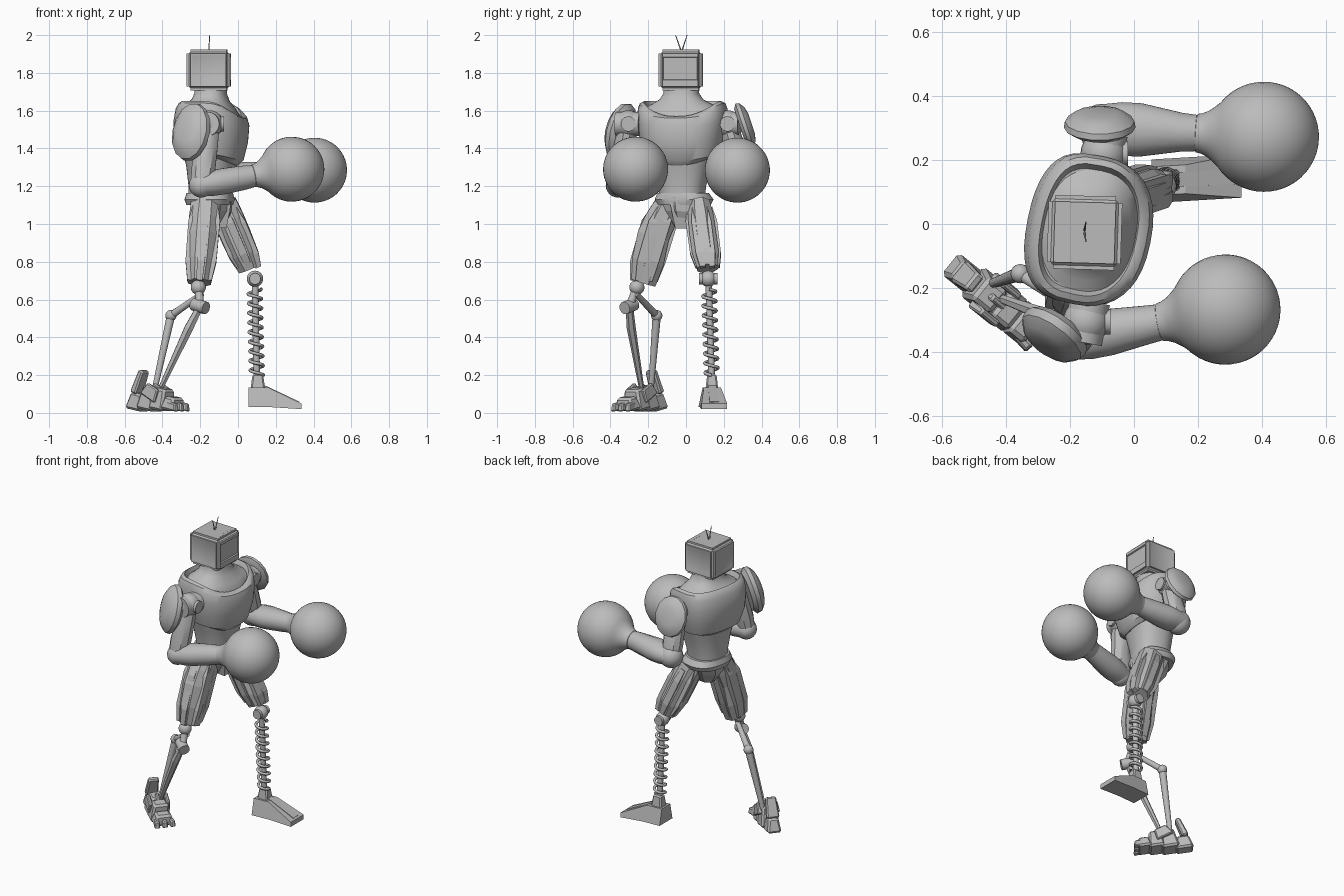
import bpy, bmesh, math
from mathutils import Vector, Matrix

if "Cube" in bpy.data.objects:
    bpy.data.objects.remove(bpy.data.objects["Cube"])

grey = bpy.data.materials.new("plain grey")
grey.use_nodes = True
COLOUR = (0.5, 0.5, 0.5, 1)
grey.diffuse_color = COLOUR
grey.node_tree.nodes["Principled BSDF"].inputs["Base Color"].default_value = COLOUR


def finish(name, bm, smooth=True):
    bmesh.ops.recalc_face_normals(bm, faces=bm.faces)
    mesh = bpy.data.meshes.new(name)
    bm.to_mesh(mesh)
    bm.free()
    mesh.materials.append(grey)
    ob = bpy.data.objects.new(name, mesh)
    bpy.context.collection.objects.link(ob)
    if smooth:
        bpy.ops.object.select_all(action='DESELECT')
        ob.select_set(True)
        bpy.context.view_layer.objects.active = ob
        bpy.ops.object.shade_smooth_by_angle(angle=math.radians(35))
    return ob


def skin(name, rings, smooth=True):
    """Join rings of points into a capped skin."""
    bm = bmesh.new()
    loops = [[bm.verts.new(p) for p in r] for r in rings]
    n = len(loops[0])
    for a, b in zip(loops, loops[1:]):
        for i in range(n):
            j = (i + 1) % n
            bm.faces.new((a[i], a[j], b[j], b[i]))
    bm.faces.new(loops[0][::-1])
    bm.faces.new(loops[-1])
    return finish(name, bm, smooth)


def limb(name, stations, n=8, smooth=True, ref=None):
    """Stations are (point, half width, half depth) along a nearly straight axis."""
    pts = [Vector(s[0]) for s in stations]
    t = (pts[-1] - pts[0]).normalized()
    ref = Vector(ref or ((1, 0, 0) if abs(t.z) > 0.6 else (0, 0, 1)))
    u = (ref - t * ref.dot(t)).normalized()
    v = t.cross(u)
    turn = [2 * math.pi * (i + 0.5) / n for i in range(n)]
    return skin(name, [[p + u * w * math.cos(a) + v * d * math.sin(a) for a in turn]
                       for p, (_, w, d) in zip(pts, stations)], smooth)


def rod(name, a, b, r, r2=None, n=12):
    return limb(name, [(a, r, r), (b, r2 or r, r2 or r)], n)


def ball(name, c, r, seg=24):
    bm = bmesh.new()
    bmesh.ops.create_uvsphere(bm, u_segments=seg, v_segments=seg // 2, radius=r,
                              matrix=Matrix.Translation(c))
    return finish(name, bm)


def body(name, levels, n=40, yaw=-0.2, back=0.85):
    """Levels are (x, y, z, depth, width, front dip); a low back power gives a flatter back."""
    rings = []
    for x, y, z, dx, dy, dip in levels:
        ring = []
        for i in range(n):
            a = 2 * math.pi * i / n
            c, s = math.cos(a), math.sin(a)
            k = 0.85 if c > 0 else back
            p = Vector((dx * math.copysign(abs(c) ** k, c), dy * math.copysign(abs(s) ** 0.85, s), 0))
            p.rotate(Matrix.Rotation(yaw, 3, 'Z'))
            ring.append(p + Vector((x, y, z - dip * max(0, c) ** 2)))
        rings.append(ring)
    return skin(name, rings)


def box(name, c, size, yaw=0, pitch=0, taper=1, bevel=0.008):
    bm = bmesh.new()
    bmesh.ops.create_cube(bm, size=1)
    for v in bm.verts:
        k = taper if v.co.z > 0 else 1
        v.co = Vector((v.co.x * size[0] * k, v.co.y * size[1] * k, v.co.z * size[2]))
    if bevel:
        bmesh.ops.bevel(bm, geom=bm.edges[:], offset=bevel, segments=1, affect='EDGES')
    bm.transform(Matrix.Translation(c) @ Matrix.Rotation(yaw, 4, 'Z') @ Matrix.Rotation(pitch, 4, 'Y'))
    return finish(name, bm, False)


# Head: rounded box with a wide sunken screen and sloped panels on the sides and back
bm = bmesh.new()
bmesh.ops.create_cube(bm, size=1)
bm.transform(Matrix.Diagonal((0.23, 0.23, 0.215, 1)))
bmesh.ops.bevel(bm, geom=bm.edges[:], offset=0.02, segments=3, affect='EDGES')
for f in [f for f in bm.faces if f.calc_area() > 0.02]:
    if f.normal.x > 0.9:
        bmesh.ops.inset_region(bm, faces=[f], thickness=0.004)
        for v in f.verts:
            v.co.z = v.co.z * 0.72 + 0.008
        bmesh.ops.inset_region(bm, faces=[f], thickness=0.005, depth=-0.008)
    elif abs(f.normal.z) < 0.5:
        bmesh.ops.inset_region(bm, faces=[f], thickness=0.004)
        bmesh.ops.inset_region(bm, faces=[f], thickness=0.014, depth=-0.005)
bm.transform(Matrix.Translation((-0.154, -0.027, 1.815)) @ Matrix.Rotation(-0.03, 4, 'Z'))
finish("head", bm)
for i, end in enumerate((-0.055, 0.006)):
    rod(f"antenna_{i}", (-0.155, -0.024, 1.91), (-0.15, end, 2.0), 0.004, 0.002, 6)
for i in range(5):
    box(f"head_vent_{i}", (-0.075, -0.09 + 0.03 * i, 1.92), (0.012, 0.012, 0.006), bevel=0)

# Neck and torso
body("neck", [(-0.14, -0.02, 1.55, 0.15, 0.2, 0.03), (-0.14, -0.02, 1.615, 0.15, 0.2, 0.06),
              (-0.14, -0.022, 1.637, 0.125, 0.155, 0.03), (-0.145, -0.024, 1.66, 0.098, 0.115, 0.01),
              (-0.145, -0.025, 1.69, 0.085, 0.095, 0), (-0.145, -0.025, 1.73, 0.082, 0.09, 0)])
body("chest", [(-0.14, -0.02, 1.35, 0.14, 0.16, 0.04), (-0.14, -0.02, 1.37, 0.165, 0.2, 0.035),
               (-0.14, -0.02, 1.45, 0.188, 0.225, 0.02), (-0.14, -0.02, 1.54, 0.195, 0.235, 0.02),
               (-0.14, -0.02, 1.61, 0.182, 0.235, 0.05), (-0.14, -0.02, 1.64, 0.165, 0.225, 0.07),
               (-0.14, -0.02, 1.65, 0.15, 0.205, 0.08), (-0.14, -0.02, 1.62, 0.14, 0.19, 0.07)], back=0.6)
body("abdomen", [(-0.145, -0.02, 1.14, 0.115, 0.12, 0), (-0.145, -0.02, 1.2, 0.115, 0.125, 0),
                 (-0.14, -0.02, 1.3, 0.13, 0.15, 0), (-0.14, -0.02, 1.4, 0.15, 0.18, 0)])
body("waist_band", [(-0.15, -0.01, 1.1, 0.12, 0.14, 0), (-0.15, -0.01, 1.13, 0.13, 0.155, 0),
                    (-0.15, -0.015, 1.165, 0.12, 0.135, 0)])
limb("pelvis", [((-0.14, -0.01, 1.13), 0.12, 0.14), ((-0.135, -0.015, 1.06), 0.11, 0.1),
                ((-0.13, -0.02, 0.98), 0.06, 0.04)], 8, False)
limb("groin_plate", [((-0.075, -0.025, 1.135), 0.05, 0.09), ((-0.08, -0.025, 1.08), 0.055, 0.075),
                     ((-0.09, -0.025, 0.98), 0.04, 0.045)], 4, False)


def arm(side, shoulder, elbow, fist, out, bulk):
    """Shoulder joint, upper arm, forearm and round glove."""
    s, e, g = Vector(shoulder), Vector(elbow), Vector(fist)
    d = (g - e).normalized()
    o = Vector(out).normalized()
    ball(side + "_shoulder_joint", s, 0.072)
    rod(side + "_shoulder_axle", s - o * 0.065, s + o * 0.065, 0.064, n=20)
    f = Vector((1, 0, 0))
    rod(side + "_shoulder_cap", s, s + f * 0.076, 0.04, n=16)
    limb(side + "_upper_arm", [(s, 0.055, 0.05), (s.lerp(e, 0.35), 0.062, 0.057),
                               (s.lerp(e, 0.75), 0.066, 0.062), (e, 0.058, 0.055)], 10)
    ball(side + "_elbow", e, bulk * 0.88)
    limb(side + "_forearm", [(e - d * 0.02, 0.055, bulk * 0.85), (e + d * 0.06, 0.068, bulk),
                             (e + d * 0.12, 0.07, bulk), (g - d * 0.26, 0.065, 0.062),
                             (g - d * 0.18, 0.055, 0.055)], 16)
    # Glove profile: flared cuff running into a sphere
    prof = [(-0.215, 0.05), (-0.21, 0.06), (-0.195, 0.063), (-0.175, 0.072), (-0.155, 0.087)]
    R = 0.172
    prof += [(-R * math.cos(a), R * math.sin(a)) for a in
             [0.62 + (math.pi - 0.64) * i / 20 for i in range(21)]]
    limb(side + "_glove", [(g + d * t, r, r) for t, r in prof], 40)


arm("right", (-0.15, -0.305, 1.53), (-0.195, -0.36, 1.205), (0.285, -0.267, 1.29), (-0.2, -1, 0), 0.074)
arm("left", (-0.095, 0.22, 1.53), (-0.1, 0.3, 1.25), (0.405, 0.272, 1.285), (0.2, 1, 0), 0.085)


def pauldron(side, c, normal, wide, tall, thick):
    c, nrm = Vector(c), Vector(normal).normalized()
    steps = ((-1, 0.8), (-0.5, 1), (0.1, 0.97), (0.7, 0.75), (1, 0.45))
    limb(side + "_pauldron", [(c + nrm * thick * t, tall * k, wide * k) for t, k in steps],
         14, True, (0, 0, 1))


pauldron("right", (-0.255, -0.352, 1.49), (-0.58, -0.8, 0.25), 0.115, 0.158, 0.045)
pauldron("left", (-0.107, 0.317, 1.522), (0, 0.93, 0.31), 0.112, 0.13, 0.032)


def thigh(side, top, middle, knee, w, d):
    """Faceted core with long raised panels around it."""
    a, m, b = Vector(top), Vector(middle), Vector(knee)
    limb(side + "_thigh", [(a, w * 0.95, d * 0.8), (a.lerp(m, 0.5), w, d * 0.97), (m, w, d),
                           (m.lerp(b, 0.55), w * 0.95, d), (b, w * 0.75, d * 0.78)], 8, False)
    for i in range(6):
        ang = math.tau * (i + 0.5) / 6
        off = Vector((w * math.cos(ang), d * math.sin(ang), 0)) * 0.82
        limb(f"{side}_thigh_panel_{i}", [(a.lerp(m, 0.15) + off * 0.85, 0.02, 0.02), (a.lerp(m, 0.6) + off, 0.03, 0.03),
                                         (m.lerp(b, 0.55) + off * 0.97, 0.03, 0.03),
                                         (m.lerp(b, 0.96) + off * 0.78, 0.022, 0.022)], 4, False)


thigh("right", (-0.17, -0.09, 1.12), (-0.185, -0.172, 0.94), (-0.205, -0.225, 0.69), 0.088, 0.092)
thigh("left", (-0.085, 0.07, 1.11), (-0.013, 0.09, 0.94), (0.062, 0.115, 0.765), 0.088, 0.076)

# Left lower leg: knee, rod, coil spring and wedge foot
ball("left_knee", (0.09, 0.118, 0.71), 0.043)
rod("left_knee_axle", (0.09, 0.07, 0.71), (0.09, 0.166, 0.71), 0.03, n=16)
rod("left_shin_rod", (0.09, 0.12, 0.7), (0.1, 0.137, 0.15), 0.018)
curve = bpy.data.curves.new("left_spring", 'CURVE')
curve.dimensions = '3D'
curve.bevel_depth = 0.009
curve.bevel_resolution = 1
spline = curve.splines.new('POLY')
COILS, STEPS = 9, 20
spline.points.add(COILS * STEPS)
for i, pt in enumerate(spline.points):
    t, a = i / (COILS * STEPS), math.tau * i / STEPS
    pt.co = (0.088 + 0.012 * t + 0.035 * math.cos(a), 0.122 + 0.014 * t + 0.035 * math.sin(a), 0.655 - 0.455 * t, 1)
spring = bpy.data.objects.new("left_spring", curve)
bpy.context.collection.objects.link(spring)
curve.materials.append(grey)
bpy.ops.object.select_all(action='DESELECT')
spring.select_set(True)
bpy.context.view_layer.objects.active = spring
bpy.ops.object.convert(target='MESH')
box("left_ankle", (0.105, 0.137, 0.16), (0.08, 0.07, 0.09), taper=0.7)
side = ((0.055, 0.03), (0.18, 0.03), (0.335, 0.02), (0.335, 0.05), (0.16, 0.135), (0.055, 0.135))
skin("left_foot", [[Vector((x, 0.13 + 0.06 * x + s * (0.068 if z < 0.1 else 0.045), z)) for x, z in side]
                   for s in (-1, 1)], False)
limb("left_foot_ridge", [((0.13, 0.138, 0.14), 0.014, 0.03), ((0.32, 0.149, 0.052), 0.012, 0.035)], 4, False)

# Right lower leg: knee, two struts and segmented foot
knee, pivot, heel_ball = (-0.21, -0.26, 0.665), (-0.2, -0.3, 0.565), (-0.355, -0.155, 0.515)
ball("right_knee", knee, 0.04)
ball("right_heel_joint", heel_ball, 0.03)
rod("right_knee_link", knee, pivot, 0.022)
rod("right_pivot", (-0.235, -0.275, 0.575), (-0.17, -0.325, 0.555), 0.034, n=16)
rod("right_rear_link", (-0.19, -0.265, 0.63), heel_ball, 0.015, 0.02)
rod("right_rear_strut", heel_ball, (-0.44, -0.185, 0.13), 0.023, 0.015)
limb("right_front_strut", [(pivot, 0.02, 0.02), ((-0.26, -0.29, 0.45), 0.026, 0.024),
                           ((-0.41, -0.235, 0.13), 0.014, 0.014)], 6, False)
yaw = -0.68
way = Vector((math.cos(yaw), math.sin(yaw), 0))
mid = Vector((-0.435, -0.235, 0))
out = Vector((-way.y, way.x, 0))
plates = (("heel", -0.12, 0.11, 0.09, 0.09), ("arch", -0.03, 0.11, 0.12, 0.13),
          ("instep", 0.05, 0.1, 0.13, 0.115), ("toe", 0.12, 0.09, 0.13, 0.07))
for part, along, length, width, tall in plates:
    box("right_foot_" + part, mid + way * along + Vector((0, 0, 0.015 + tall / 2)),
        (length, width, tall), yaw, 0.18, 0.7, 0.012)
for i in (-1, 0, 1):
    box(f"right_claw_{i}", mid + way * 0.148 + out * 0.045 * i + Vector((0, 0, 0.035)),
        (0.08, 0.037, 0.04), yaw + 0.15 * i, 0.2, 0.7, 0.006)
    box(f"right_foot_flap_{i}", mid + way * 0.01 + out * 0.055 * i + Vector((0, 0, 0.11)),
        (0.11, 0.03, 0.07), yaw, 0.5, 0.7, 0.006)
box("right_heel_guard", mid + way * -0.105 + Vector((0, 0, 0.165)), (0.04, 0.08, 0.13), yaw, 0.4, 0.8)
